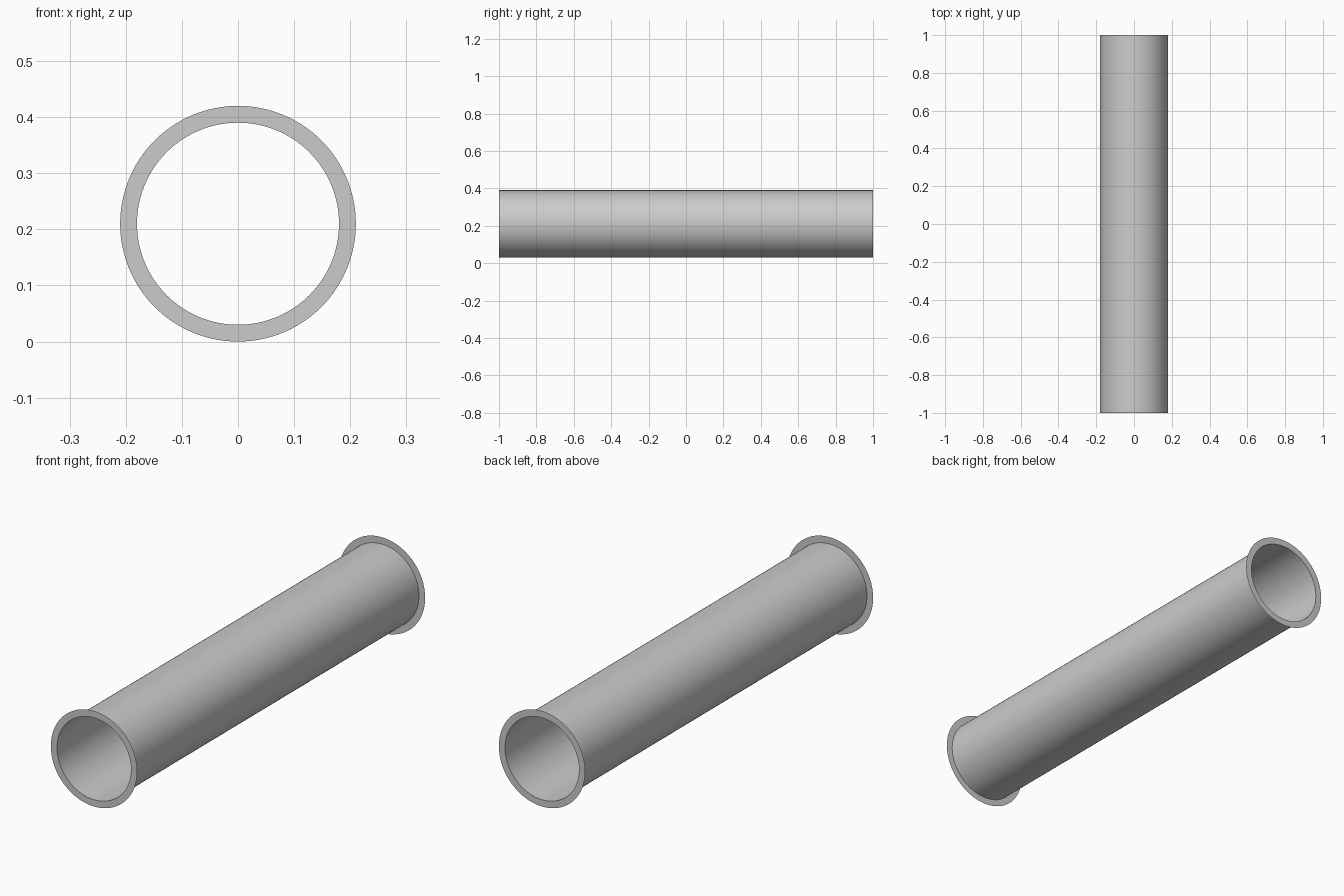
import bpy
import bmesh
from math import cos, sin, tau

if "Cube" in bpy.data.objects:
    bpy.data.objects.remove(bpy.data.objects["Cube"])

SEGMENTS = 128
TUBE_R, FLANGE_R = 0.18, 0.21
HALF_LENGTH = 1.0


def revolve(name, start, end):
    """Sweep a (radius, y) line around the y axis into an open surface."""
    bm = bmesh.new()
    rings = [[bm.verts.new((r * cos(tau * i / SEGMENTS), y, r * sin(tau * i / SEGMENTS)))
              for i in range(SEGMENTS)] for r, y in (start, end)]
    a, b = rings
    for i in range(SEGMENTS):
        j = (i + 1) % SEGMENTS
        bm.faces.new((a[i], b[i], b[j], a[j])).smooth = True
    mesh = bpy.data.meshes.new(name)
    bm.to_mesh(mesh)
    bm.free()
    obj = bpy.data.objects.new(name, mesh)
    obj.location.z = FLANGE_R
    bpy.context.collection.objects.link(obj)
    return obj


# open-ended pipe wall
revolve("pipe", (TUBE_R, -HALF_LENGTH), (TUBE_R, HALF_LENGTH))

# flat ring at each end, facing outward
revolve("front_flange", (TUBE_R, -HALF_LENGTH), (FLANGE_R, -HALF_LENGTH))
revolve("back_flange", (FLANGE_R, HALF_LENGTH), (TUBE_R, HALF_LENGTH))
